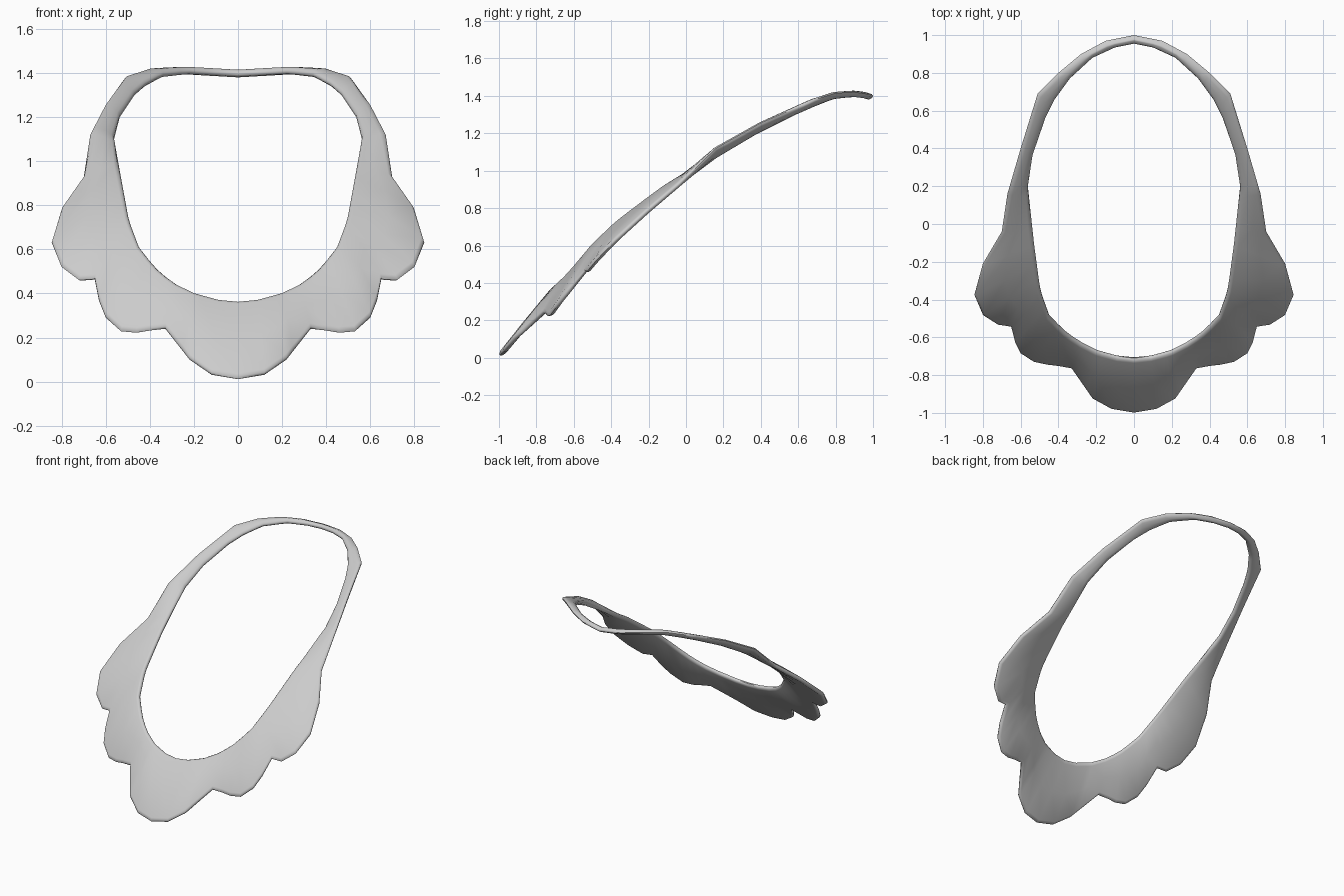
import bpy, bmesh, math
from mathutils import Vector

if "Cube" in bpy.data.objects:
    bpy.data.objects.remove(bpy.data.objects["Cube"])

# Right-half rims of the collar (x, y, z), front centre to back centre
OUTER = [(0, -.995, .012), (.12, -.975, .032), (.22, -.92, .10), (.33, -.76, .24),
         (.40, -.747, .232), (.46, -.74, .222), (.53, -.725, .228), (.60, -.68, .29),
         (.63, -.62, .365), (.65, -.54, .465), (.72, -.53, .46), (.80, -.48, .52),
         (.845, -.375, .63), (.80, -.21, .78), (.70, -.04, .925), (.67, .16, 1.12),
         (.60, .40, 1.255), (.51, .69, 1.38), (.40, .80, 1.415),
         (.28, .90, 1.42), (.15, .97, 1.41), (0, 1.0, 1.40)]
INNER = [(0, -.71, .36), (.10, -.70, .37), (.20, -.67, .40), (.30, -.62, .45),
         (.38, -.56, .52), (.45, -.485, .61), (.495, -.36, .73), (.53, -.10, .92),
         (.562, .20, 1.10), (.54, .36, 1.195), (.47, .56, 1.30), (.42, .66, 1.345),
         (.34, .77, 1.39), (.22, .88, 1.405), (.10, .935, 1.40), (0, .955, 1.395)]
HALF = 0.016   # half thickness of the plate


def angle(p):
    return math.atan2(p[0], .1 - p[1])


def at(rim, a):
    for p, q in zip(rim, rim[1:]):
        a0, a1 = angle(p), angle(q)
        if a <= a1 + 1e-6:
            return Vector(p).lerp(Vector(q), (a - a0) / (a1 - a0))
    return Vector(rim[-1])


# Stations where either rim has a corner, skipping near-duplicates
stations = []
for a in sorted(angle(p) for p in OUTER):
    stations.append(a)
for a in (angle(p) for p in INNER):
    if min(abs(a - s) for s in stations) > .03:
        stations.append(a)
stations.sort()
pairs = [(at(INNER, a), at(OUTER, a)) for a in stations]
flip = lambda v: Vector((-v.x, v.y, v.z))
pairs += [(flip(i), flip(o)) for i, o in reversed(pairs[1:-1])]

# Rounded flat cross-section swept around the ring
bm = bmesh.new()
n = len(pairs)
rings = []
for k, (i, o) in enumerate(pairs):
    tangent = pairs[(k + 2) % n][0] - pairs[k - 2][0]
    across = o - i
    width = across.length
    across.normalize()
    normal = across.cross(tangent).normalized()
    if normal.z < 0:
        normal.negate()
    r = min(.022, width * .4)
    top = [(0, 0), (r * .3, .7), (r, 1), (width * .5, 1.1),
           (width - r, .9), (width - r * .3, .6), (width, 0)]
    under = [(u, -h) for u, h in reversed(top[1:-1])]
    rings.append([bm.verts.new(i + across * u + normal * h * HALF) for u, h in top + under])
m = len(rings[0])
for k in range(n):
    a, b = rings[k], rings[(k + 1) % n]
    for j in range(m):
        bm.faces.new((a[j], a[(j + 1) % m], b[(j + 1) % m], b[j]))
bmesh.ops.recalc_face_normals(bm, faces=bm.faces)
mesh = bpy.data.meshes.new("scalloped_collar")
bm.to_mesh(mesh)
bm.free()
collar = bpy.data.objects.new("scalloped_collar", mesh)
bpy.context.collection.objects.link(collar)
bpy.context.view_layer.objects.active = collar
collar.select_set(True)
bpy.ops.object.shade_smooth_by_angle(angle=math.radians(60))
